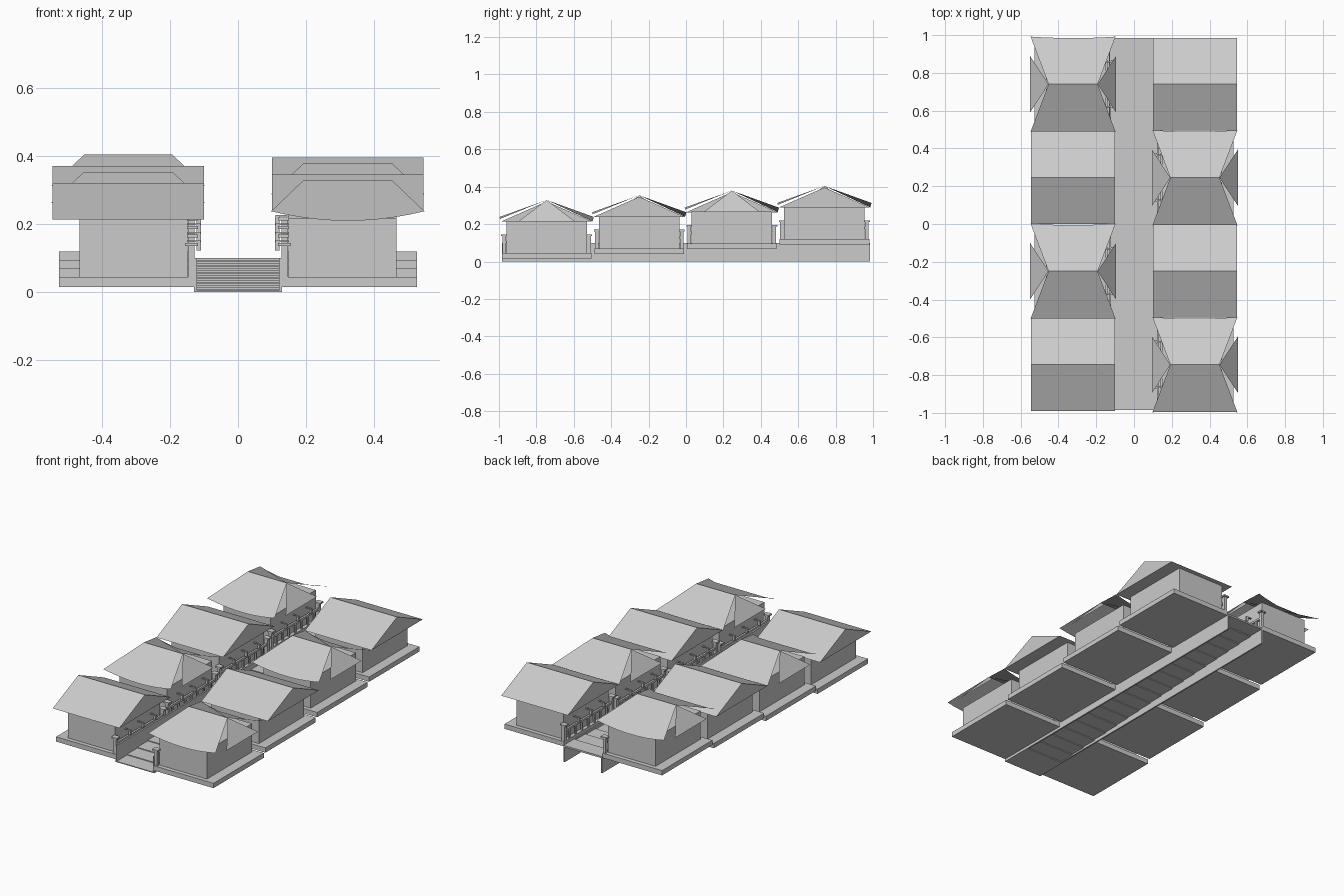
import bpy, math

if "Cube" in bpy.data.objects:
    bpy.data.objects.remove(bpy.data.objects["Cube"])

mat = bpy.data.materials.new("plain grey")
mat.diffuse_color = (0.6, 0.6, 0.6, 1)
mat.use_nodes = True
mat.node_tree.nodes["Principled BSDF"].inputs["Base Color"].default_value = mat.diffuse_color


def mesh(name, verts, faces):
    me = bpy.data.meshes.new(name)
    me.from_pydata(verts, [], faces)
    me.materials.append(mat)
    ob = bpy.data.objects.new(name, me)
    bpy.context.collection.objects.link(ob)
    return ob


def box(name, x0, x1, y0, y1, z0, z1):
    x0, x1 = min(x0, x1), max(x0, x1)
    v = [(x, y, z) for z in (z0, z1) for y in (y0, y1) for x in (x0, x1)]
    f = [(0, 2, 3, 1), (4, 5, 7, 6), (0, 1, 5, 4), (2, 6, 7, 3), (0, 4, 6, 2), (1, 3, 7, 5)]
    return mesh(name, v, f)


def gable_roof(cx, cy, z):
    # closed triangular prism with its ridge along x
    v = [(cx + sx * 0.2225, cy + y, z + h) for sx in (-1, 1)
         for y, h in ((-0.245, 0), (0, 0.108), (0.245, 0))]
    mesh("gable_roof", v, [(0, 2, 1), (3, 4, 5), (0, 1, 4, 3), (1, 2, 5, 4), (0, 3, 5, 2)])


def hip_roof(cx, cy, z):
    # two slopes with eaves that sweep up at the corners, and two end triangles
    n = 10
    v, f = [], []
    for s in (-1, 1):
        b = len(v)
        for i in range(n + 1):
            t = 2 * i / n - 1
            v.append((cx + 0.225 * t, cy + s * (0.244 + 0.008 * t * t), z - 0.005 + 0.028 * t * t))
        v += [(cx + 0.13, cy, z + 0.114), (cx - 0.13, cy, z + 0.114)]
        loop = list(range(b, b + n + 3))
        f.append(loop if s < 0 else loop[::-1])
    for s in (-1, 1):
        b = len(v)
        v += [(cx + s * 0.228, cy - s * 0.15, z), (cx + s * 0.228, cy + s * 0.15, z),
              (cx + s * 0.13, cy, z + 0.114)]
        f.append((b, b + 1, b + 2))
    mesh("hip_roof", v, f)


# stairway: thin treads climbing to the back
N = 20
run = 1.97 / N
for i in range(N):
    y = -0.985 + i * run
    top = 0.1 * (i + 1) / N
    box("step", -0.125, 0.125, y, y + run, max(0, top - 0.01), top)

for s in (-1, 1):
    # long retaining wall beside the stairway
    box("retaining_wall", s * 0.121, s * 0.13, -0.985, 0.985, 0, 0.1)
    for row in range(4):
        cx, cy, dz = s * 0.3225, -0.745 + 0.495 * row, 0.025 * row
        # terrace, house body and roof
        box("terrace", s * 0.128, s * 0.526, cy - 0.24, cy + 0.24, 0.016 + dz, 0.045 + dz)
        box("house_body", s * 0.149, s * 0.465, cy - 0.215, cy + 0.215, 0.045 + dz, 0.216 + dz)
        if (row + (s > 0)) % 2:
            hip_roof(cx, cy, 0.215 + dz)
        else:
            gable_roof(cx, cy, 0.213 + dz)
        # street fence with capped end posts
        for e in (-1, 1):
            py = cy + e * 0.227
            box("fence_post", s * 0.128, s * 0.147, py - 0.01, py + 0.01, 0.045 + dz, 0.136 + dz)
            box("post_cap", s * 0.118, s * 0.155, py - 0.016, py + 0.016, 0.136 + dz, 0.145 + dz)
        box("fence_rail", s * 0.13, s * 0.142, cy - 0.22, cy + 0.22, 0.098 + dz, 0.11 + dz)
        for k in range(-3, 4):
            yk = cy + k * 0.06
            box("baluster", s * 0.132, s * 0.14, yk - 0.006, yk + 0.006, 0.045 + dz, 0.1 + dz)
        # small lanterns under the eaves on the street side
        for k in (-0.12, 0.0, 0.12):
            box("lantern_arm", s * 0.11, s * 0.15, cy + k - 0.004, cy + k + 0.004, 0.147 + dz, 0.152 + dz)
            box("lantern", s * 0.108, s * 0.122, cy + k - 0.007, cy + k + 0.007, 0.122 + dz, 0.147 + dz)
